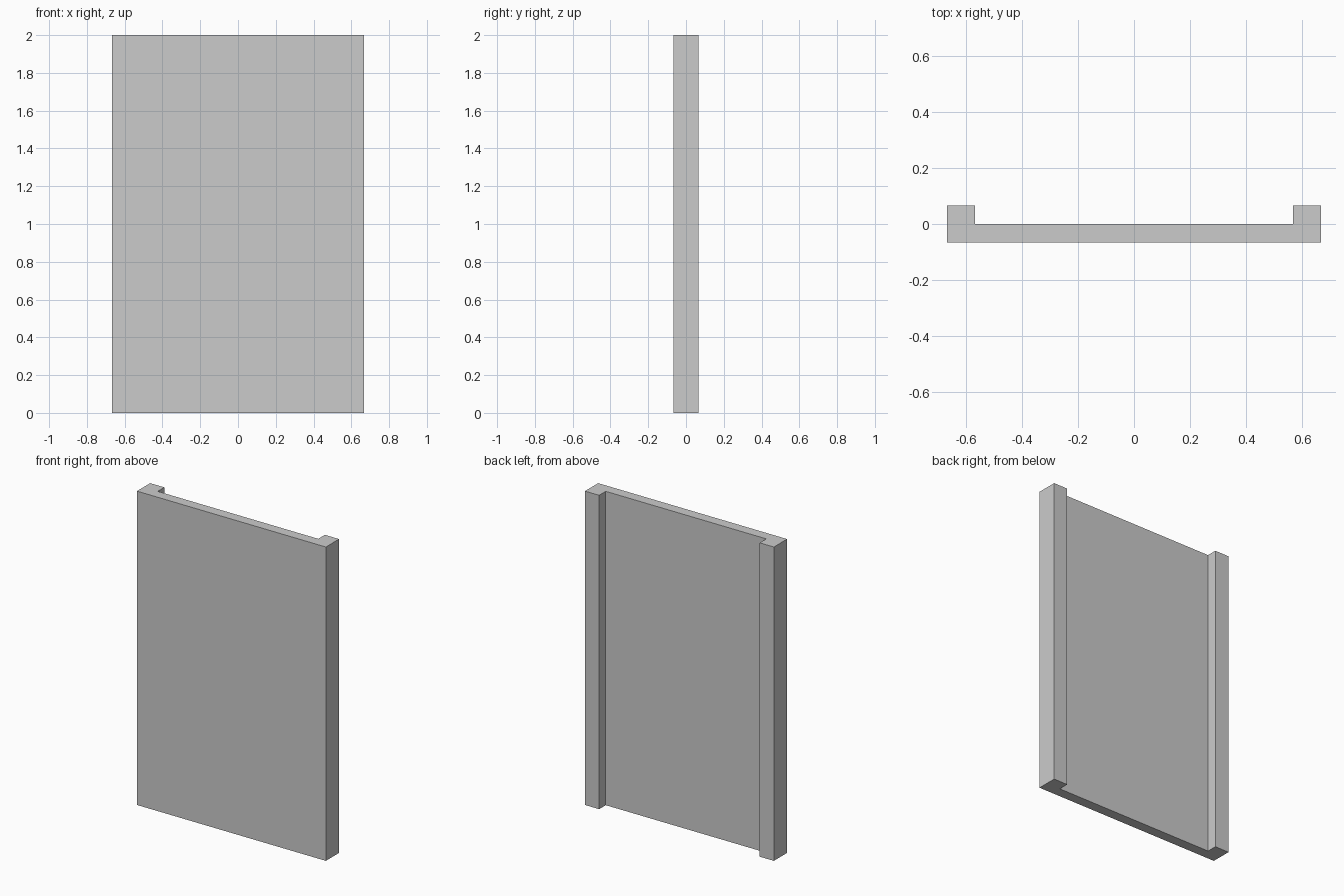
import bpy
import bmesh

if "Cube" in bpy.data.objects:
    bpy.data.objects.remove(bpy.data.objects["Cube"])

HALF_W, INNER_W = 0.666, 0.566   # outer edge and inner face of the side flanges
HALF_D, PANEL_BACK = 0.0665, 0.0 # overall half depth, rear face of the panel
HEIGHT = 2.0

# Right half of the channel cross-section, mirrored to the left
half = [(HALF_W, -HALF_D), (HALF_W, HALF_D), (INNER_W, HALF_D), (INNER_W, PANEL_BACK)]
profile = half + [(-x, y) for x, y in reversed(half)]

# Extrude the cross-section upward into one solid panel with two side flanges
bm = bmesh.new()
base = bm.faces.new([bm.verts.new((x, y, 0)) for x, y in profile])
top = bmesh.ops.extrude_face_region(bm, geom=[base], use_keep_orig=True)["geom"]
bmesh.ops.translate(bm, vec=(0, 0, HEIGHT),
                    verts=[v for v in top if isinstance(v, bmesh.types.BMVert)])
bmesh.ops.recalc_face_normals(bm, faces=bm.faces)

mesh = bpy.data.meshes.new("flanged_panel")
bm.to_mesh(mesh)
bm.free()
bpy.context.collection.objects.link(bpy.data.objects.new("flanged_panel", mesh))
